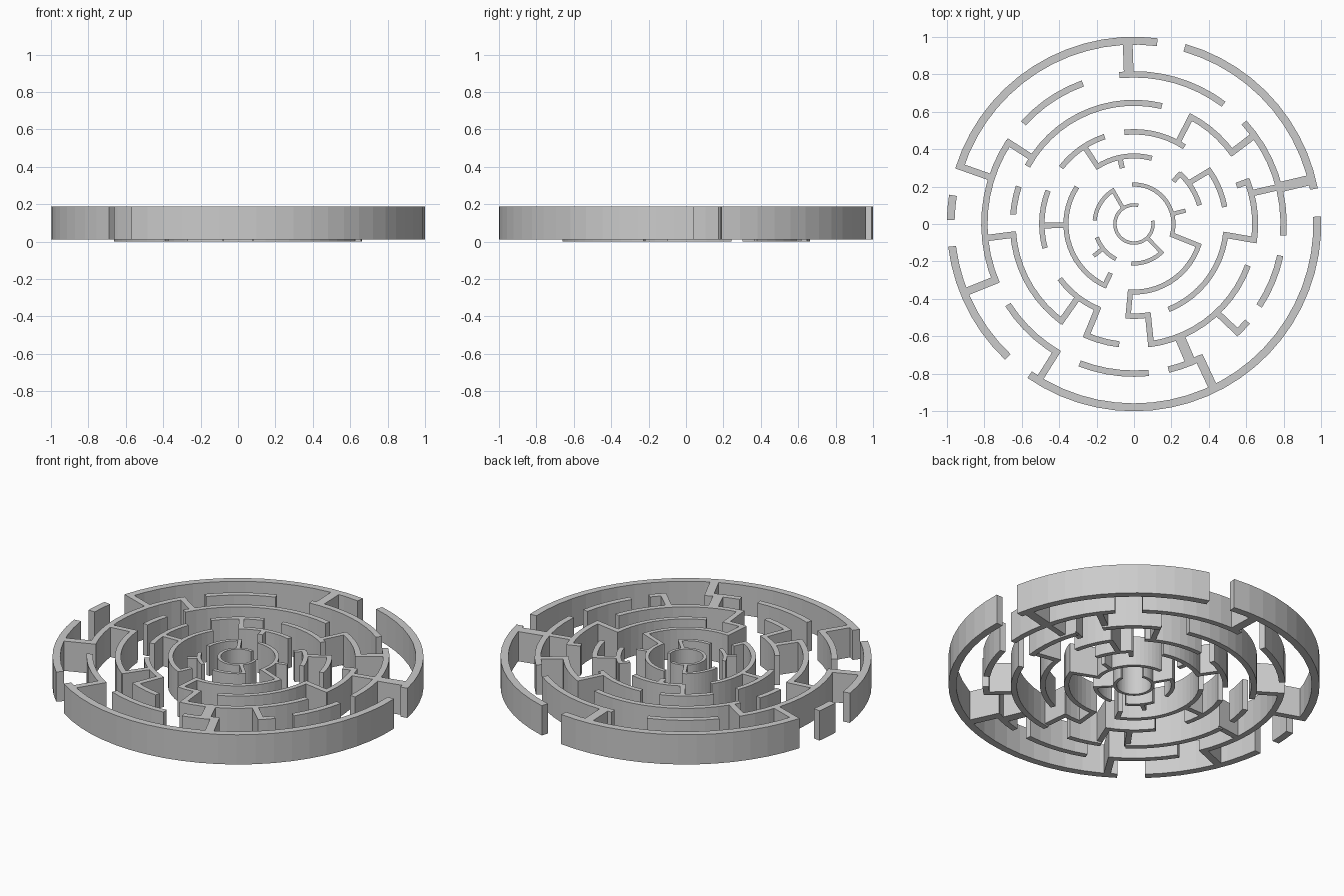
import bpy, bmesh
from math import cos, sin, radians, ceil

Z0, Z1 = 0.01, 0.187

# ring number: (centre radius, wall thickness, arcs as start/end degrees)
RINGS = {
    1: (0.980, 0.042, [(82.7, 162.5), (11, 74), (171, 178.7), (187, 226.5), (235.3, 362.3)]),
    2: (0.800, 0.034, [(53.2, 95.6), (-4.4, 42.7), (-33.2, -12.2), (-46.8, -40.7), (283.3, 297),
                       (248.7, 275.6), (212.6, 240), (146.5, 203.5), (110, 137.7)]),
    3: (0.648, 0.032, [(76.7, 151.5), (162, 175.5), (184, 234), (246, 263), (277, 340),
                       (351.5, 381.5), (35, 63)]),
    4: (0.493, 0.029, [(56.8, 96), (108.6, 142.3), (158.8, 195.2), (216.4, 248), (265, 280.2),
                       (292, 354.5), (10.6, 36)]),
    5: (0.364, 0.027, [(74.8, 123.5), (16, 48), (147, 246), (265.5, 342.5)]),
    6: (0.211, 0.022, [(-17, 93), (120, 174.8), (199.8, 242.8), (266, 316)]),
    7: (0.102, 0.018, [(77, 370)]),
}

# full spokes: (inner ring, outer ring, degrees at inner, degrees at outer, width)
SPOKES = [
    (2, 1, 92, 92, .052), (2, 1, 162, 161.7, .036), (2, 1, 14.2, 14, .055),
    (2, 1, 202, 202, .042), (2, 1, 238.8, 238.6, .037), (2, 1, 296, 295.8, .048),
    (3, 2, 36.2, 36.4, .036), (3, 2, 147, 147, .034), (3, 2, 185, 185.5, .034),
    (3, 2, 292, 292.3, .055), (3, 2, 14.7, 14.3, .034), (3, 2, -47, -46.2, .034),
    (4, 3, 61.7, 62, .03), (4, 3, 353.2, 352.4, .032), (4, 3, 278.8, 278, .032),
    (4, 3, 246.7, 247, .032), (4, 3, 232.6, 233.2, .032),
    (5, 4, 122.3, 122.7, .028), (5, 4, 181, 181, .03), (5, 4, 267, 266.3, .028),
    (5, 4, 37, 35.2, .028), (6, 5, 344.5, 341.5, .026),
    (7, 6, 125, 122, .02), (7, 6, 314, 314, .02),
]

# short stubs: (inner radius, outer radius, degrees, width)
STUBS = [
    (0.585, 0.66, 20.5, .032), (0.31, 0.37, 47.3, .026), (0.29, 0.375, 244.5, .026),
    (0.305, 0.37, 102, .028), (0.21, 0.275, 218.3, .022), (0.21, 0.285, 14.6, .022),
]


def polar(r, deg):
    return r * cos(radians(deg)), r * sin(radians(deg))


def finish(bm, name):
    bmesh.ops.recalc_face_normals(bm, faces=bm.faces)
    mesh = bpy.data.meshes.new(name)
    bm.to_mesh(mesh)
    bm.free()
    obj = bpy.data.objects.new(name, mesh)
    bpy.context.collection.objects.link(obj)
    return obj


def sweep(bm, sections, z0):
    """Skin a wall through a list of (inner point, outer point) sections."""
    loops = [[bm.verts.new((*p, z)) for p, z in ((i, z0), (o, z0), (o, Z1), (i, Z1))]
             for i, o in sections]
    for a, b in zip(loops, loops[1:]):
        for k in range(4):
            bm.faces.new((a[k], a[(k + 1) % 4], b[(k + 1) % 4], b[k]))
    bm.faces.new(loops[0])
    bm.faces.new(loops[-1][::-1])


def spoke(bm, p, q, width):
    """Straight wall between two points on the floor."""
    dx, dy = q[0] - p[0], q[1] - p[1]
    s = width / 2 / (dx * dx + dy * dy) ** 0.5
    nx, ny = -dy * s, dx * s
    sweep(bm, [((x - nx, y - ny), (x + nx, y + ny)) for x, y in (p, q)], Z0)


# Curved ring walls
for n, (r, t, arcs) in RINGS.items():
    bm = bmesh.new()
    for a, b in arcs:
        steps = max(1, ceil((b - a) / 6))
        angles = [a + (b - a) * i / steps for i in range(steps + 1)]
        sweep(bm, [(polar(r - t / 2, d), polar(r + t / 2, d)) for d in angles],
              0 if n == 3 else Z0)
    finish(bm, f"ring_wall_{n}")

# Straight walls joining neighbouring rings
bm = bmesh.new()
for i, o, a, b, w in SPOKES:
    (ri, ti, _), (ro, to, _) = RINGS[i], RINGS[o]
    spoke(bm, polar(ri - ti * 0.45, a), polar(ro + to * 0.45, b), w)
finish(bm, "spoke_walls")

# Dead-end stubs
bm = bmesh.new()
for r0, r1, a, w in STUBS:
    spoke(bm, polar(r0, a), polar(r1, a), w)
finish(bm, "stub_walls")
